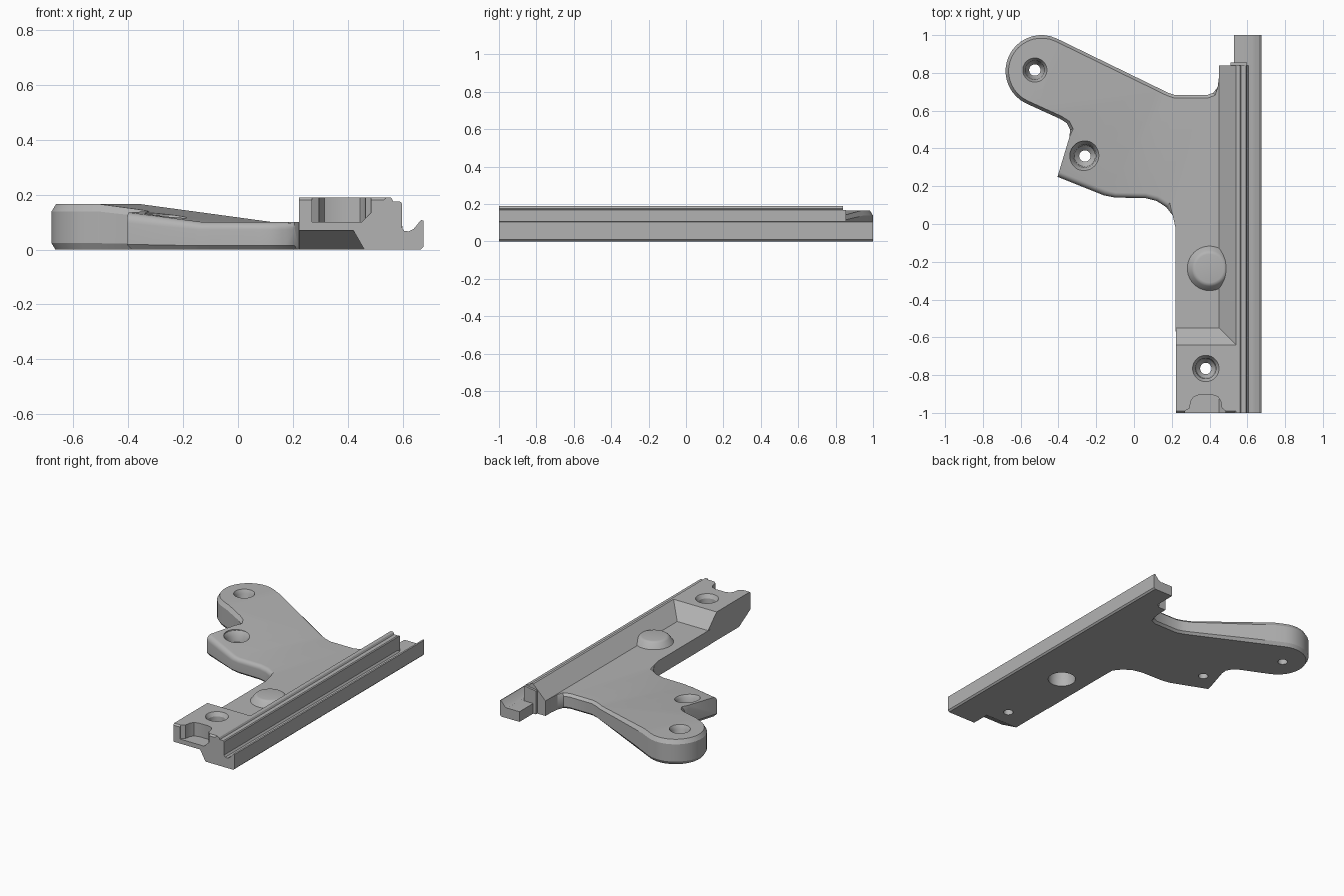
import bpy, bmesh, math
from mathutils import Vector, Matrix

if "Cube" in bpy.data.objects:
    bpy.data.objects.remove(bpy.data.objects["Cube"])

grey = bpy.data.materials.new("plain grey")
grey.use_nodes = True
COLOUR = (0.45, 0.45, 0.45, 1)
grey.diffuse_color = COLOUR
grey.node_tree.nodes["Principled BSDF"].inputs["Base Color"].default_value = COLOUR


def finish(bm, name):
    bmesh.ops.recalc_face_normals(bm, faces=bm.faces)
    mesh = bpy.data.meshes.new(name)
    bm.to_mesh(mesh)
    bm.free()
    mesh.materials.append(grey)
    ob = bpy.data.objects.new(name, mesh)
    bpy.context.collection.objects.link(ob)
    return ob


def prism_mesh(points, sweep):
    bm = bmesh.new()
    face = bm.faces.new([bm.verts.new(p) for p in points])
    new = bmesh.ops.extrude_face_region(bm, geom=[face])["geom"]
    bmesh.ops.translate(bm, vec=sweep, verts=[g for g in new if isinstance(g, bmesh.types.BMVert)])
    bmesh.ops.recalc_face_normals(bm, faces=bm.faces)
    return bm


def along_y(name, profile, y0, y1):
    return finish(prism_mesh([(x, y0, z) for x, z in profile], (0, y1 - y0, 0)), name)


def lathe(name, profile, x, y):
    bm = bmesh.new()
    verts = [bm.verts.new((r, 0, z)) for r, z in profile]
    edges = [bm.edges.new(p) for p in zip(verts, verts[1:])]
    bmesh.ops.spin(bm, geom=verts + edges, axis=(0, 0, 1), cent=(0, 0, 0),
                   angle=math.tau, steps=40)
    bmesh.ops.remove_doubles(bm, verts=bm.verts, dist=1e-5)
    bmesh.ops.translate(bm, vec=(x, y, 0), verts=bm.verts)
    return finish(bm, name)


def cut(ob, *cutters):
    for cutter in cutters:
        mod = ob.modifiers.new("cut", "BOOLEAN")
        mod.operation, mod.solver, mod.object = "DIFFERENCE", "EXACT", cutter
        bpy.context.view_layer.objects.active = ob
        bpy.ops.object.modifier_apply(modifier=mod.name)


def screw_hole(name, x, y, r, top):
    return lathe(name, [(0, -0.05), (0.03, -0.05), (0.03, 0.035), (r * 0.7, 0.06),
                        (r * 0.78, top - 0.025), (r, top), (r, top + 0.1), (0, top + 0.1)], x, y)


# Arm and floor plate, with a rounded head
head = [(-0.49 + 0.19 * math.cos(a), 0.81 + 0.19 * math.sin(a))
        for a in (math.radians(65 + 10 * i) for i in range(19))]
throat = [(-0.39, 0.556), (-0.355, 0.533), (-0.338, 0.5), (-0.342, 0.46)]
belly = [(-0.405, 0.25), (-0.16, 0.152), (-0.1, 0.14), (0.06, 0.137),
         (0.12, 0.122), (0.17, 0.09), (0.205, 0.045), (0.22, -0.02)]
inner = [(0.22, -0.57), (0.5, -0.57), (0.5, 0.78), (0.45, 0.78)]
shoulder = [(0.443, 0.725), (0.42, 0.695), (0.385, 0.682), (0.22, 0.682), (0.18, 0.695)]
outline = head + throat + belly + inner + shoulder
bm = prism_mesh([(x, y, 0) for x, y in outline], (0, 0, 0.1))


def chain_edges(points, z):
    def on(v):
        return abs(v.co.z - z) < 1e-4 and any((v.co.xy - Vector(p)).length < 1e-4 for p in points)
    return [e for e in bm.edges if on(e.verts[0]) and on(e.verts[1])]


bmesh.ops.bevel(bm, geom=chain_edges(belly[:-1], 0.1), offset=0.075, segments=6,
                profile=0.5, affect="EDGES", clamp_overlap=True)
rim = shoulder + head + throat
bmesh.ops.bevel(bm, geom=chain_edges(rim, 0.1), offset=0.016, segments=1, affect="EDGES")
bmesh.ops.bevel(bm, geom=chain_edges(rim + belly, 0), offset=0.014, segments=1, affect="EDGES")

# Ramp the top of the arm up towards the head
axis = Vector((-0.9, 0.43, 0))
LOW, HIGH = 0.19, 0.72
for d in (LOW, HIGH):
    bmesh.ops.bisect_plane(bm, geom=bm.verts[:] + bm.edges[:] + bm.faces[:],
                           plane_co=axis * d / axis.length_squared, plane_no=axis)
for v in bm.verts:
    t = min(1, max(0, (v.co.dot(axis) - LOW) / (HIGH - LOW)))
    v.co.z *= 1 + 0.65 * t
arm = finish(bm, "arm_plate")

# Grooved rail and its low rear extension
lip = [(0.665, 0), (0.675, 0.01), (0.675, 0.105), (0.667, 0.108), (0.64, 0.075),
       (0.622, 0.066), (0.606, 0.068)]
rail = along_y("rail", [(0.45, 0)] + lip + [(0.597, 0.08), (0.597, 0.168), (0.592, 0.174),
               (0.566, 0.175), (0.56, 0.187), (0.555, 0.19), (0.54, 0.19), (0.45, 0.1)], -1, 0.84)
tail = along_y("rail_tail", [(0.53, 0)] + lip + [(0.53, 0.068)], 0.83, 1)

# Small fillet block where the rail steps down to its tail
step = along_y("rail_step", [(0.51, 0), (0.6, 0), (0.597, 0.168), (0.51, 0.155)], 0.83, 0.855)

# Raised front pad with a sloping back
pad = finish(prism_mesh([(0.222, y, z) for y, z in
             [(-1, 0), (-0.55, 0), (-0.55, 0.1), (-0.64, 0.19), (-0.99, 0.19), (-1, 0.18)]],
             (0.328, 0, 0)), "front_pad")

# Flat-topped bump, hollow below
bump = lathe("bump", [(0, 0.05), (0.118, 0.05), (0.118, 0.1), (0.112, 0.108), (0.094, 0.132),
                      (0.085, 0.139), (0.075, 0.141), (0, 0.141)], 0.4, -0.235)

# Cutters
head_hole = screw_hole("head_hole", -0.525, 0.815, 0.064, 0.165)
belly_hole = screw_hole("belly_hole", -0.26, 0.36, 0.08, 0.125)
pad_hole = screw_hole("pad_hole", 0.38, -0.765, 0.07, 0.19)
pocket = lathe("pocket", [(0, -0.05), (0.085, -0.05), (0.085, 0.05), (0.075, 0.09),
                          (0.05, 0.11), (0, 0.115)], 0.39, -0.235)
notch = finish(prism_mesh([(0.27, -1.05, 0.1), (0.27, -0.99, 0.1), (0.295, -0.975, 0.1),
               (0.3, -0.94, 0.1), (0.315, -0.915, 0.1), (0.345, -0.905, 0.1),
               (0.415, -0.905, 0.1), (0.445, -0.915, 0.1), (0.46, -0.94, 0.1),
               (0.465, -0.975, 0.1), (0.485, -0.99, 0.1), (0.485, -1.05, 0.1)],
               (0, 0, 0.2)), "notch")

# Tapered relief under the front corner
bm = bmesh.new()
bmesh.ops.create_cube(bm, size=1)
for v in bm.verts:
    upper = v.co.z > 0
    far = 0.42 if upper else 0.466
    back = -0.995 if upper else -0.86
    v.co = (far if v.co.x > 0 else 0.1, back if v.co.y > 0 else -1.1, 0.07 if upper else -0.01)
relief = finish(bm, "relief")

cut(arm, head_hole, belly_hole, pocket)
cut(rail, pocket, relief)
cut(bump, pocket)
cut(pad, pad_hole, notch, relief)
for cutter in (head_hole, belly_hole, pad_hole, pocket, notch, relief):
    bpy.data.objects.remove(cutter)

for ob in (arm, rail, tail, step, pad, bump):
    bpy.ops.object.select_all(action="DESELECT")
    ob.select_set(True)
    bpy.context.view_layer.objects.active = ob
    bpy.ops.object.shade_smooth_by_angle(angle=math.radians(28))
